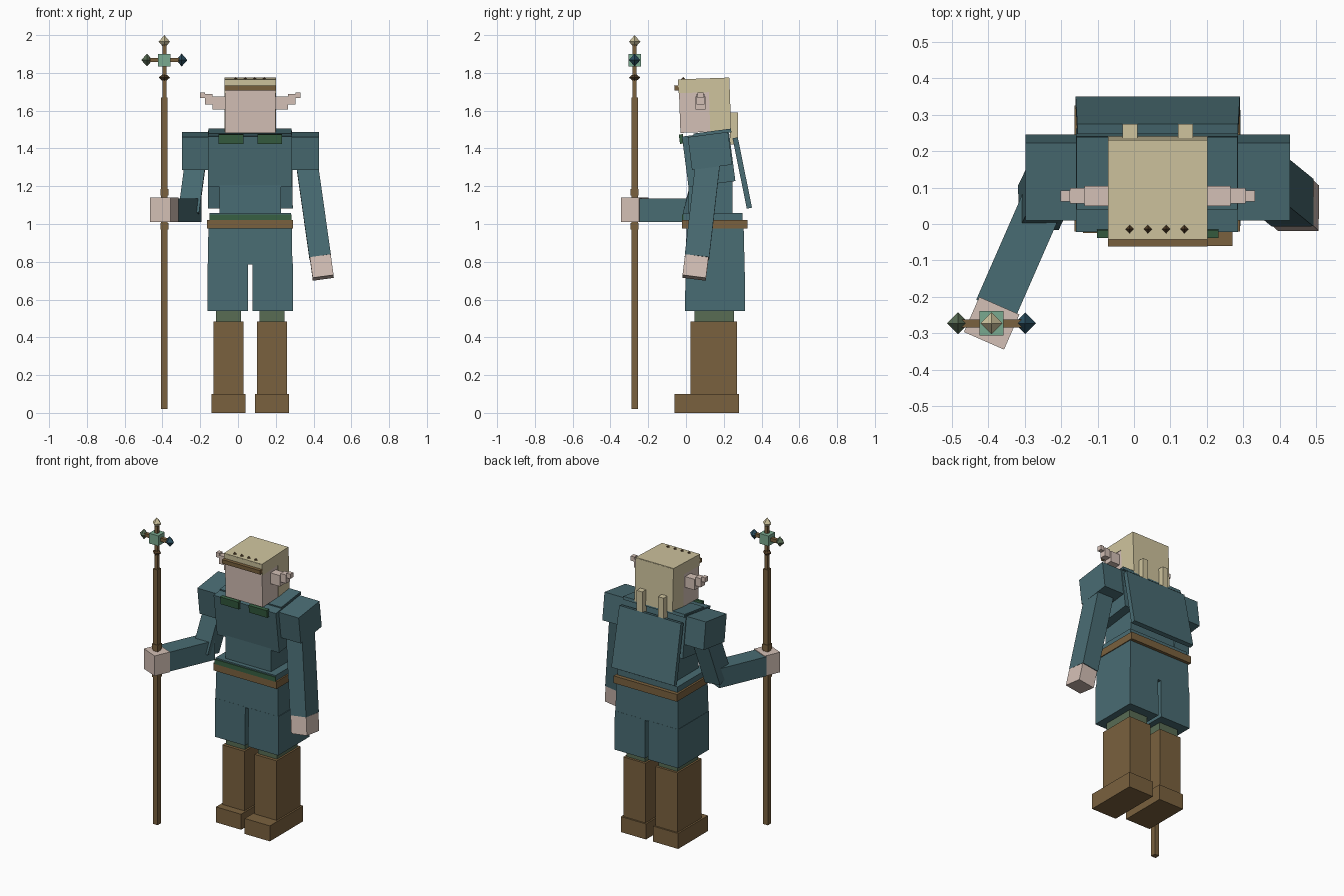
import bpy, bmesh, math
from mathutils import Vector, Matrix

if "Cube" in bpy.data.objects:
    bpy.data.objects.remove(bpy.data.objects["Cube"])


def material(name, rgb):
    m = bpy.data.materials.new(name)
    m.diffuse_color = [(c / 255 / 12.92 if c < 11 else ((c / 255 + .055) / 1.055) ** 2.4) for c in rgb] + [1]
    m.use_nodes = True
    m.node_tree.nodes["Principled BSDF"].inputs["Base Color"].default_value = m.diffuse_color
    return m


TEAL = material("teal cloth", (73, 108, 115))
SKIN = material("pale skin", (212, 192, 182))
HAIR = material("blond hair", (207, 196, 158))
BROWN = material("brown leather", (122, 97, 62))
DARK = material("dark brown", (84, 63, 40))
GREEN = material("green trim", (55, 96, 66))
MINT = material("mint gem", (122, 170, 144))
NAVY = material("blue gem", (42, 78, 96))
OLIVE = material("olive trousers", (88, 108, 84))


def add(name, bm, mat):
    bmesh.ops.recalc_face_normals(bm, faces=bm.faces)
    me = bpy.data.meshes.new(name)
    bm.to_mesh(me)
    bm.free()
    me.materials.append(mat)
    ob = bpy.data.objects.new(name, me)
    bpy.context.collection.objects.link(ob)
    return ob


def block(name, center, size, mat, rx=0, rz=0, taper=(1, 1)):
    """Box with optional lean, turn, and scaled top (x, y)."""
    bm = bmesh.new()
    bmesh.ops.create_cube(bm, size=1)
    for v in bm.verts:
        if v.co.z > 0:
            v.co.x *= taper[0]
            v.co.y *= taper[1]
        v.co = Vector(a * b for a, b in zip(v.co, size))
    bm.transform(Matrix.Translation(center) @ Matrix.Rotation(rz, 4, 'Z') @ Matrix.Rotation(rx, 4, 'X'))
    return add(name, bm, mat)


def span(name, x, y, z, mat, **kw):
    """Box given by its ranges."""
    r = (x, y, z)
    return block(name, [(a + b) / 2 for a, b in r], [b - a for a, b in r], mat, **kw)


def limb(name, a, b, width, depth, mat):
    """Box running from a to b."""
    a, b = Vector(a), Vector(b)
    d = b - a
    bm = bmesh.new()
    bmesh.ops.create_cube(bm, size=1)
    q = Vector((0, 0, -1)).rotation_difference(d)
    bm.transform(Matrix.Translation((a + b) / 2) @ q.to_matrix().to_4x4()
                 @ Matrix.Diagonal((width, depth, d.length, 1)))
    return add(name, bm, mat)


def diamond(name, center, radius, half, mat):
    bm = bmesh.new()
    for s in (1, -1):
        bmesh.ops.create_cone(bm, segments=4, radius1=radius, radius2=0, depth=half,
                              matrix=Matrix.Translation(center) @ Matrix.Translation((0, 0, s * half / 2))
                              @ Matrix.Rotation(0 if s > 0 else math.pi, 4, 'X'))
    bmesh.ops.remove_doubles(bm, verts=bm.verts, dist=0.0005)
    return add(name, bm, mat)


CX = 0.065  # body centre line

# Legs, boots and trousers
for side, s in (("left", 1), ("right", -1)):
    c = CX + s * 0.115
    y0 = -0.06 if s > 0 else -0.025
    span(side + "_foot", (c - .09, c + .09), (y0, .28), (0, .1), BROWN)
    span(side + "_boot", (c - .079, c + .079), (.025, .27), (.1, .485), BROWN)
    span(side + "_trouser", (c - .067, c + .067), (.045, .255), (.48, .56), OLIVE)
    # Split lower skirt
    cs = CX + s * 0.119
    span(side + "_skirt_panel", (cs - .108, cs + .108), (-.005, .313), (.54, .79), TEAL, taper=(1, .985))

# Skirt, belt and hem
span("upper_skirt", (-.16, .288), (-.002, .31), (.785, .98), TEAL, taper=(.985, .97))
span("belt", (-.163, .29), (-.02, .325), (.975, 1.022), BROWN)
span("tunic_hem", (-.15, .28), (-.016, .3), (1.02, 1.058), TEAL)
span("hem_trim", (-.152, .282), (-.022, -.014), (1.02, 1.05), GREEN)

# Torso
span("waist", (-.098, .228), (.012, .245), (1.05, 1.24), TEAL)
block("chest", (CX - .002, .12, 1.345), (.445, .25, .27), TEAL, rx=.13)
block("collar", (CX - .002, .14, 1.482), (.44, .2, .02), TEAL, rx=.13)
for side, s in (("left", 1), ("right", -1)):
    block(side + "_collar_patch", (CX + s * .102, -.024, 1.45), (.13, .022, .05), GREEN, rx=.13)
    block(side + "_shoulder", (CX + s * .291, .127, 1.387), (.143, .215, .175), TEAL, rx=.13)

# Cape hanging from the upper back
block("cape", (CX, .298, 1.27), (.45, .028, .38), TEAL, rx=.2, taper=(.98, 1))

# Hanging arm
limb("left_arm", (.365, .115, 1.32), (.435, .058, .825), .115, .13, TEAL)
limb("left_hand", (.436, .057, .825), (.451, .043, .715), .112, .125, SKIN)

# Arm holding the staff
limb("right_upper_arm", (-.225, .12, 1.33), (-.262, .045, 1.05), .11, .125, TEAL)
turn = math.atan2(-.105, .24)
block("right_forearm", (-.313, -.082, 1.073), (.118, .325, .125), TEAL, rz=turn)
block("right_hand", (-.39, -.272, 1.075), (.12, .105, .13), SKIN, rz=turn)

# Head and hair
HC, TILT = Vector((CX, .098, 1.627)), .035
LEAN = Matrix.Rotation(TILT, 3, 'X')


def on_head(name, offset, size, mat):
    block(name, HC + LEAN @ Vector(offset), size, mat, rx=TILT)


on_head("head", (0, 0, 0), (.265, .265, .28), SKIN)
on_head("hair_top", (0, 0, .139), (.272, .27, .009), HAIR)
on_head("hair_back", (0, .132, 0), (.272, .009, .28), HAIR)
on_head("hair_fringe", (0, -.132, .12), (.272, .007, .04), HAIR)
on_head("headband", (0, -.144, .098), (.272, .025, .026), BROWN)
for side, s in (("left", 1), ("right", -1)):
    on_head(side + "_hair_upper", (s * .133, 0, .105), (.006, .268, .07), HAIR)
    on_head(side + "_hair_rear", (s * .133, .08, -.035), (.006, .108, .21), HAIR)
    # Stepped pointed ear
    for i, (a, b, w, z0, z1) in enumerate(((.13, .2, .055, 1.605, 1.675), (.2, .24, .042, 1.632, 1.687),
                                           (.24, .266, .03, 1.667, 1.697))):
        xs = sorted((CX + s * a, CX + s * b))
        span(f"{side}_ear_{i}", xs, (.077 - w / 2, .077 + w / 2), (z0, z1), SKIN)
    # Braids down the back of the head
    span(side + "_braid", (CX + s * .076 - .02, CX + s * .076 + .02), (.232, .274), (1.42, 1.59), HAIR)

# Small studs on the hairline
for i in range(4):
    diamond(f"hair_stud_{i}", (-.012 + .05 * i, -.014, 1.766), .012, .012, DARK)

# Staff
SX, SY = -.39, -.272


def staff_part(name, w, z0, z1, mat):
    span(name, (SX - w / 2, SX + w / 2), (SY - w / 2, SY + w / 2), (z0, z1), mat)


staff_part("staff_shaft", .034, .02, 1.67, BROWN)
staff_part("staff_neck", .022, 1.66, 1.95, BROWN)
staff_part("upper_grip_ring", .042, 1.15, 1.185, BROWN)
staff_part("lower_grip_ring", .042, .97, 1.005, BROWN)
span("staff_crossbar", (-.475, -.305), (SY - .011, SY + .011), (1.857, 1.879), BROWN)
staff_part("staff_cube", .066, 1.835, 1.901, MINT)
diamond("staff_knot", (SX, SY, 1.775), .03, .026, DARK)
diamond("staff_tip", (SX, SY, 1.965), .03, .035, HAIR)
diamond("green_gem", (-.482, SY, 1.868), .03, .034, OLIVE)
diamond("blue_gem", (-.298, SY, 1.868), .03, .034, NAVY)
